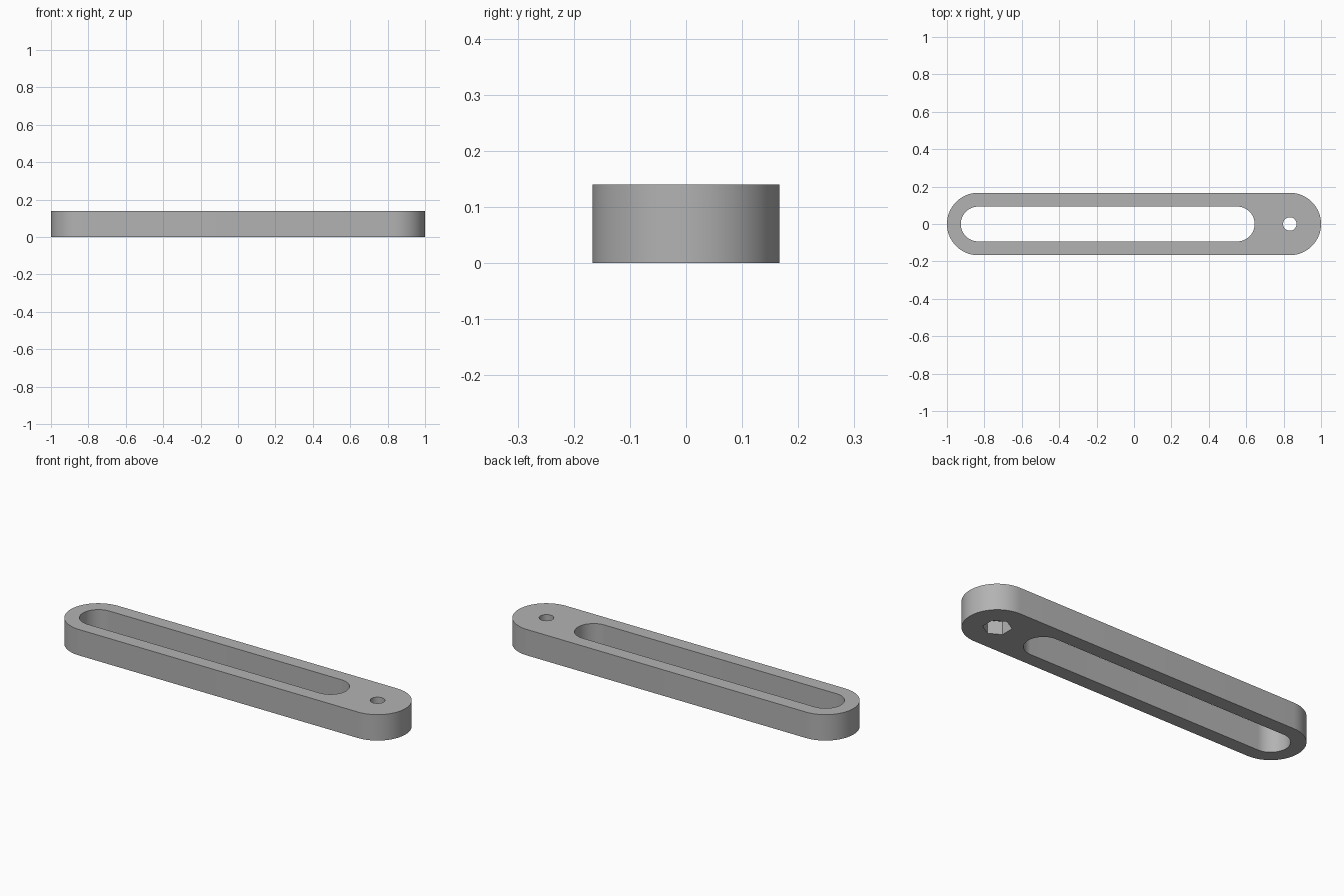
import bpy, bmesh
from math import sin, cos, pi, radians

cube = bpy.data.objects.get("Cube")
if cube:
    bpy.data.objects.remove(cube, do_unlink=True)

HEIGHT = 0.14
END_X = 0.833        # centre of both rounded ends

grey = bpy.data.materials.new("mid grey")
grey.use_nodes = True
colour = (0.45, 0.45, 0.45, 1)
grey.diffuse_color = colour
grey.node_tree.nodes["Principled BSDF"].inputs["Base Color"].default_value = colour


def ring(x, radius, sides, turn=0):
    return [(x + radius * cos(turn + 2 * pi * i / sides),
             radius * sin(turn + 2 * pi * i / sides)) for i in range(sides)]


def stadium(x0, x1, radius, steps=32):
    arc = [-pi / 2 + pi * i / steps for i in range(steps + 1)]
    return ([(x1 + radius * cos(a), radius * sin(a)) for a in arc] +
            [(x0 - radius * cos(a), -radius * sin(a)) for a in arc])


def prism(name, outline, z0, z1):
    bm = bmesh.new()
    base = bm.faces.new([bm.verts.new((x, y, z0)) for x, y in outline])
    top = bmesh.ops.extrude_face_region(bm, geom=[base])["geom"]
    verts = [v for v in top if isinstance(v, bmesh.types.BMVert)]
    bmesh.ops.translate(bm, verts=verts, vec=(0, 0, z1 - z0))
    bmesh.ops.recalc_face_normals(bm, faces=bm.faces)
    mesh = bpy.data.meshes.new(name)
    bm.to_mesh(mesh)
    bm.free()
    mesh.materials.append(grey)
    obj = bpy.data.objects.new(name, mesh)
    bpy.context.collection.objects.link(obj)
    return obj


# Rounded bar
bar = prism("slotted_bar", stadium(-END_X, END_X, 0.167), 0, HEIGHT)

# Long slot, bolt hole and hexagonal nut pocket in the underside
cutters = [
    prism("slot_cutter", stadium(-END_X, 0.552, 0.093), -0.05, HEIGHT + 0.05),
    prism("bolt_hole_cutter", ring(END_X, 0.036, 32), -0.05, HEIGHT + 0.05),
    prism("nut_pocket_cutter", ring(END_X, 0.07, 6, radians(30)), -0.05, 0.07),
]

bpy.ops.object.select_all(action="DESELECT")
bpy.context.view_layer.objects.active = bar
bar.select_set(True)
for cutter in cutters:
    cut = bar.modifiers.new(cutter.name, "BOOLEAN")
    cut.operation = "DIFFERENCE"
    cut.solver = "EXACT"
    cut.object = cutter
    bpy.ops.object.modifier_apply(modifier=cut.name)
    bpy.data.objects.remove(cutter, do_unlink=True)

bpy.ops.object.shade_smooth_by_angle(angle=radians(30))
